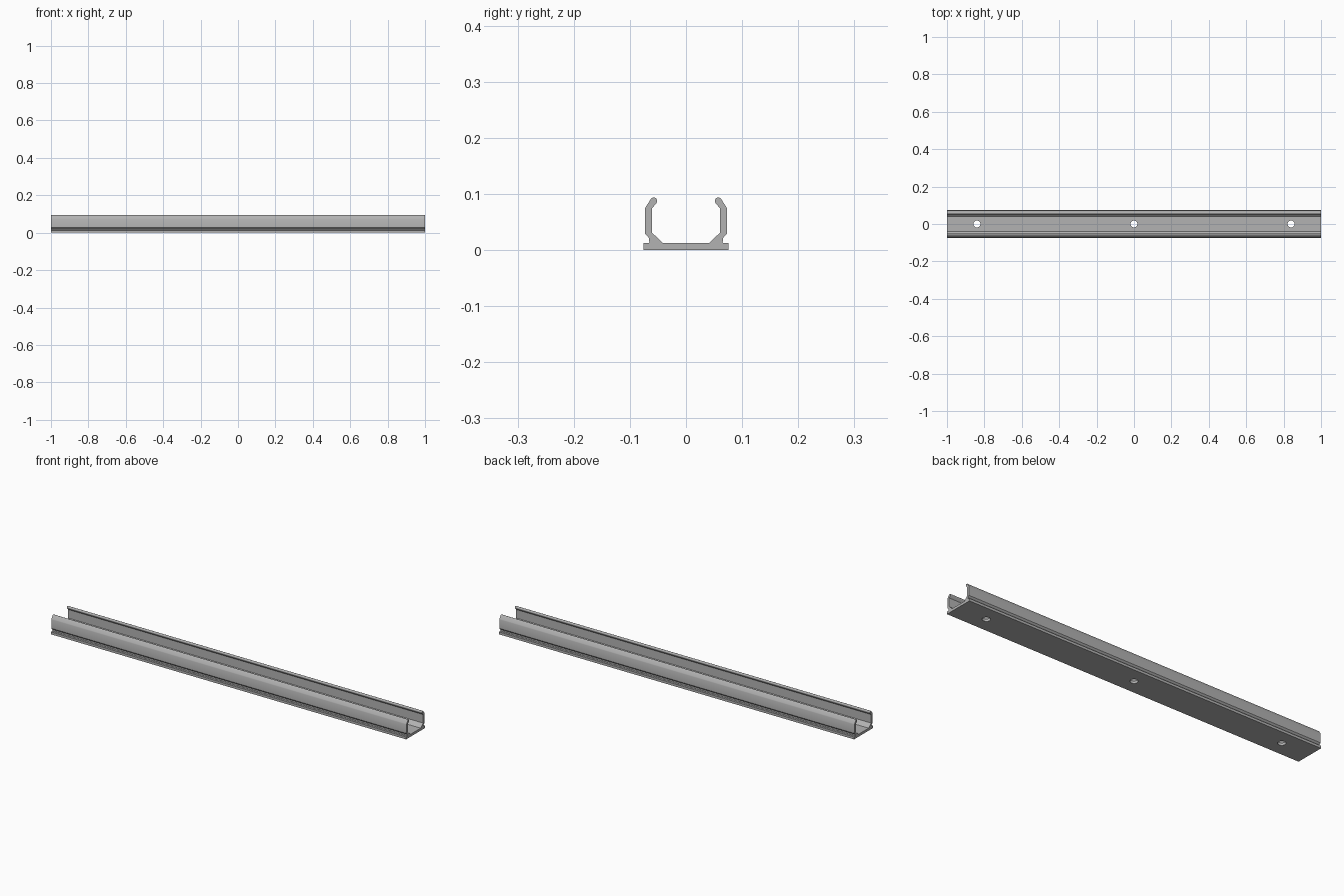
import bpy, bmesh, math

if "Cube" in bpy.data.objects:
    bpy.data.objects.remove(bpy.data.objects["Cube"])

LENGTH = 2.0

metal = bpy.data.materials.new("grey metal")
metal.diffuse_color = (0.45, 0.45, 0.45, 1)
metal.use_nodes = True
metal.node_tree.nodes["Principled BSDF"].inputs["Base Color"].default_value = metal.diffuse_color


def arc(cy, cz, r, start, end, steps):
    """Points on a circular arc, angles in degrees."""
    return [(cy + r * math.cos(math.radians(start + (end - start) * i / steps)),
             cz + r * math.sin(math.radians(start + (end - start) * i / steps)))
            for i in range(steps + 1)]


# Right half of the channel section (y, z), from the bottom round to the inner floor
half = [(0.076, 0.0), (0.076, 0.0125), (0.066, 0.0125)]        # base flange
half += arc(0.0635, 0.0165, 0.0025, -60, 30, 3)                # groove under the wall
half += [(0.0655, 0.021), (0.073, 0.029)]                      # wall foot
half += [(0.073, 0.074), (0.0715, 0.0775)]                     # outer wall
half += arc(0.0575, 0.0875, 0.0062, 30, 210, 8)                # rounded lip
half += [(0.0605, 0.0745), (0.0605, 0.031), (0.041, 0.0125)]   # inner wall and corner
section = half + [(-y, z) for y, z in reversed(half)]

# Channel: section extruded along x
bm = bmesh.new()
face = bm.faces.new([bm.verts.new((-LENGTH / 2, y, z)) for y, z in section])
ext = bmesh.ops.extrude_face_region(bm, geom=[face], use_keep_orig=True)
bmesh.ops.translate(bm, vec=(LENGTH, 0, 0),
                    verts=[g for g in ext["geom"] if isinstance(g, bmesh.types.BMVert)])
bmesh.ops.recalc_face_normals(bm, faces=bm.faces)
mesh = bpy.data.meshes.new("mounting_channel")
bm.to_mesh(mesh)
bm.free()
mesh.materials.append(metal)
channel = bpy.data.objects.new("mounting_channel", mesh)
bpy.context.collection.objects.link(channel)

# Screw holes through the floor
for x in (-0.84, 0, 0.84):
    bpy.ops.mesh.primitive_cylinder_add(vertices=32, radius=0.0185, depth=0.06,
                                        location=(x, 0, 0.006))
    cutter = bpy.context.object
    cutter.name = "hole_cutter"
    cutter.hide_render = True
    cutter.data.materials.append(metal)
    cut = channel.modifiers.new("screw_hole", 'BOOLEAN')
    cut.operation = 'DIFFERENCE'
    cut.solver = 'EXACT'
    cut.object = cutter
    bpy.ops.object.select_all(action='DESELECT')
    channel.select_set(True)
    bpy.context.view_layer.objects.active = channel
    bpy.ops.object.modifier_apply(modifier=cut.name)
    bpy.data.objects.remove(cutter)

bpy.ops.object.shade_smooth_by_angle(angle=math.radians(30))
